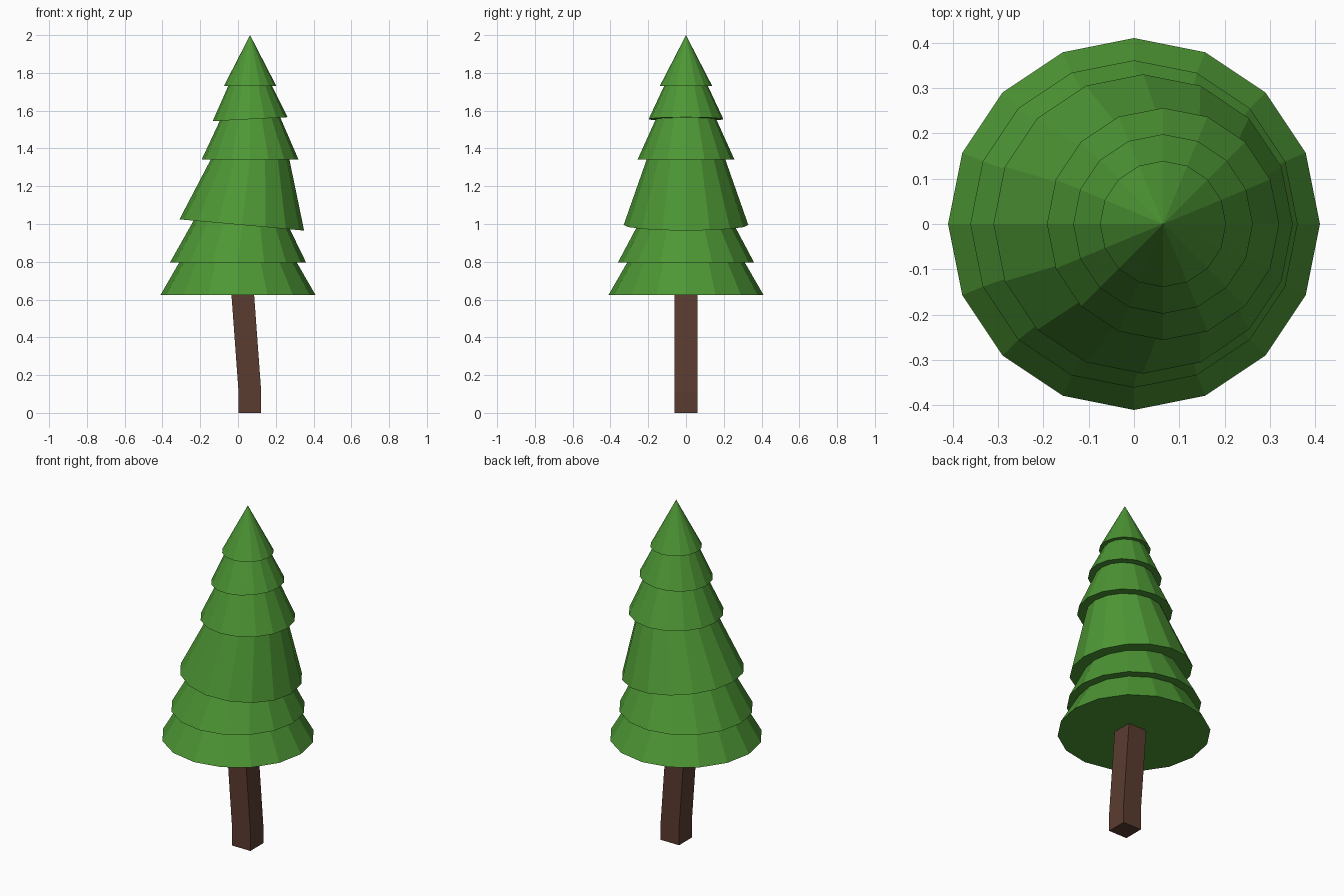
import bpy, bmesh
from math import cos, sin, pi

if "Cube" in bpy.data.objects:
    bpy.data.objects.remove(bpy.data.objects["Cube"])


def material(name, color):
    m = bpy.data.materials.new(name)
    m.diffuse_color = (*color, 1)
    m.use_nodes = True
    m.node_tree.nodes["Principled BSDF"].inputs["Base Color"].default_value = m.diffuse_color
    return m


def loft(name, rings, sides, mat, phase=0.0, tip=None):
    """Skin a stack of rings (centre x, z, radius, slope along x)."""
    bm = bmesh.new()
    loops = []
    for cx, z, r, slope in rings:
        loop = []
        for i in range(sides):
            a = 2 * pi * i / sides + phase
            dx = r * cos(a)
            loop.append(bm.verts.new((cx + dx, r * sin(a), z + slope * dx)))
        loops.append(loop)
    for low, high in zip(loops, loops[1:]):
        for i in range(sides):
            j = (i + 1) % sides
            bm.faces.new((low[i], low[j], high[j], high[i]))
    bm.faces.new(loops[0][::-1])
    if tip:
        apex = bm.verts.new(tip)
        for i in range(sides):
            bm.faces.new((loops[-1][i], loops[-1][(i + 1) % sides], apex))
    else:
        bm.faces.new(loops[-1])
    bmesh.ops.recalc_face_normals(bm, faces=bm.faces)
    mesh = bpy.data.meshes.new(name)
    bm.to_mesh(mesh)
    bm.free()
    mesh.materials.append(mat)
    obj = bpy.data.objects.new(name, mesh)
    bpy.context.collection.objects.link(obj)
    return obj


green = material("needles", (0.075, 0.31, 0.035))
brown = material("bark", (0.105, 0.045, 0.03))

# Foliage tiers: centre x, z, outer radius, radius of the tier below, slope
tiers = [
    (0.0, 0.625, 0.41, None, 0),
    (0.0, 0.795, 0.361, 0.312, 0),
    (0.02, 0.995, 0.33, 0.255, -0.09),
    (0.064, 1.342, 0.256, 0.208, 0),
    (0.064, 1.555, 0.198, 0.16, 0.053),
    (0.064, 1.73, 0.139, 0.116, 0),
]
rings = []
for cx, z, outer, inner, slope in tiers:
    if inner:
        rings.append((cx, z, inner, slope))
    rings.append((cx, z, outer, slope))
loft("foliage", rings, 16, green, tip=(0.064, 0, 2.0))

# Square trunk with a slight bend
r = 0.06 * 2 ** 0.5
loft("trunk", [(0.063, 0, r, 0), (0.063, 0.11, r, 0), (0.025, 0.63, r, 0)],
     4, brown, phase=pi / 4)
